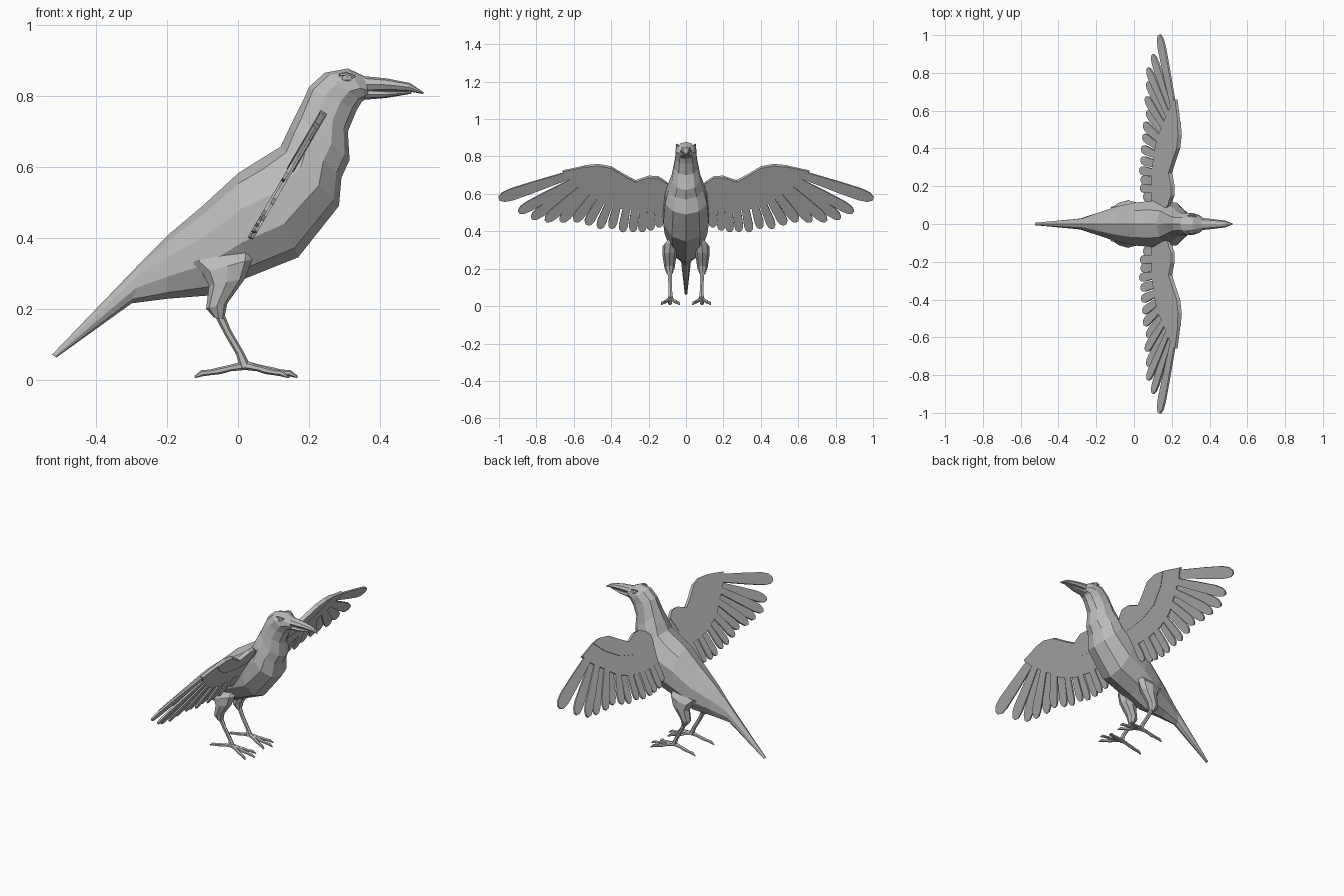
import bpy, bmesh, math
from mathutils import Vector

if "Cube" in bpy.data.objects:
    bpy.data.objects.remove(bpy.data.objects["Cube"])

grey = bpy.data.materials.new("feather grey")
grey.diffuse_color = (0.5, 0.5, 0.5, 1)
grey.use_nodes = True
grey.node_tree.nodes["Principled BSDF"].inputs["Base Color"].default_value = grey.diffuse_color


def finish(name, bm, mirror=False):
    bmesh.ops.recalc_face_normals(bm, faces=bm.faces)
    me = bpy.data.meshes.new(name)
    bm.to_mesh(me)
    bm.free()
    me.materials.append(grey)
    ob = bpy.data.objects.new(name, me)
    bpy.context.collection.objects.link(ob)
    if mirror:
        m = ob.modifiers.new("Mirror", "MIRROR")
        m.use_axis = (False, True, False)
        m.use_mirror_merge = False
    return ob


def loft(bm, rings):
    vs = [[bm.verts.new(p) for p in r] for r in rings]
    n = len(vs[0])
    for a, b in zip(vs, vs[1:]):
        for i in range(n):
            j = (i + 1) % n
            bm.faces.new((a[i], a[j], b[j], b[i]))
    bm.faces.new(vs[0])
    bm.faces.new(vs[-1])


def section(xt, zt, xb, zb, w, n=10, y=0):
    """Ring through a top point and a bottom point, half width w."""
    t, b = Vector((xt, y, zt)), Vector((xb, y, zb))
    mid, half = (t + b) / 2, (t - b) / 2
    return [mid + half * math.cos(a) + Vector((0, w * math.sin(a), 0))
            for a in (2 * math.pi * i / n for i in range(n))]


def tube(bm, pts, n=6):
    """Round limb along (x, y, z, radius) points."""
    ps = [Vector(p[:3]) for p in pts]
    rings = []
    for i, p in enumerate(ps):
        d = (ps[min(i + 1, len(ps) - 1)] - ps[max(i - 1, 0)]).normalized()
        u = d.cross(Vector((0, 1, 0))).normalized()
        v = d.cross(u)
        rings.append([p + pts[i][3] * (u * math.cos(a) + v * math.sin(a))
                      for a in (2 * math.pi * k / n for k in range(n))])
    loft(bm, rings)


# body, from tail tip to face: top x,z, bottom x,z, half width
bm = bmesh.new()
loft(bm, [section(*s) for s in (
    (-.525, .07, -.513, .062, .007), (-.265, .34, -.30, .215, .03),
    (-.195, .41, -.20, .228, .06), (-.10, .49, -.085, .237, .097),
    (0, .582, .02, .285, .12), (.06, .62, .17, .345, .128),
    (.12, .657, .285, .49, .118), (.145, .71, .292, .57, .098),
    (.165, .75, .315, .62, .08), (.185, .79, .31, .70, .068),
    (.20, .825, .335, .76, .06), (.245, .866, .35, .785, .06),
    (.31, .878, .364, .793, .05), (.36, .855, .37, .795, .032))])
finish("body", bm)

# beak, upper and lower halves
bm = bmesh.new()
loft(bm, [section(*s, n=8) for s in (
    (.35, .857, .35, .81, .033), (.42, .85, .42, .814, .026),
    (.485, .837, .482, .813, .018), (.525, .81, .522, .806, .002))])
finish("upper_beak", bm)
bm = bmesh.new()
loft(bm, [section(*s, n=8) for s in (
    (.35, .82, .36, .79, .03), (.42, .815, .42, .795, .022),
    (.49, .812, .49, .807, .005))])
finish("lower_beak", bm)

# eyes with a small brow ridge
bm = bmesh.new()
loft(bm, [[(.308 + r * math.cos(a), y, .85 + .7 * r * math.sin(a))
           for a in (math.pi * k / 4 for k in range(8))]
          for y, r in ((.03, .017), (.05, .015), (.054, .007))])
tube(bm, [(.285, .044, .86, .004), (.305, .047, .863, .006), (.33, .04, .855, .004)])
finish("eyes", bm, True)


# wings lie in one slanted plane, drawn in y,z
def on_wing(y, z, off):
    return Vector((.03 + (z - .39) * .583 + .864 * off, y, z - .504 * off))


def plate(bm, pts, lo, hi):
    loft(bm, [[on_wing(y, z, o) for y, z in pts] for o in (lo, hi)])


lead = [(.07, .63), (.11, .665), (.15, .69), (.20, .692), (.27, .668), (.33, .70),
        (.40, .742), (.47, .755), (.54, .748)]
bm = bmesh.new()
plate(bm, lead + [(.66, .722), (.62, .675), (.55, .625), (.46, .56), (.36, .525),
                  (.25, .51), (.11, .51)], -.008, .008)
finish("wing_panels", bm, True)

# raised small feathers near the leading edge
bm = bmesh.new()
plate(bm, lead[1:] + [(.48, .69), (.38, .63), (.26, .60), (.13, .59)], -.011, .011)
finish("wing_coverts", bm, True)

# flight feathers: tip y,z and root y,z
feathers = [
    (1.0, .573, .52, .735), (.895, .505, .51, .72), (.825, .468, .50, .71),
    (.75, .457, .48, .70), (.67, .452, .45, .69), (.595, .455, .43, .68),
    (.53, .435, .40, .66), (.465, .418, .37, .65), (.40, .415, .34, .64),
    (.34, .40, .30, .63), (.285, .398, .26, .63), (.235, .40, .22, .63),
    (.19, .405, .18, .63), (.145, .425, .135, .63)]
bm = bmesh.new()
for i, (ty, tz, ry, rz) in enumerate(feathers):
    t, r = Vector((ty, tz)), Vector((ry, rz))
    d = (t - r).normalized()
    s = Vector((-d.y, d.x))
    L = (t - r).length
    w = .031 if i == 0 else .027 if i < 7 else .024
    shape = [(0, .5), (.6, .9), (.85, 1), (.95, .8), (1, .3),
             (1, -.3), (.95, -.8), (.85, -1), (.6, -.9), (0, -.5)]
    o = .003 * (1 if i % 2 else -1)
    plate(bm, [r + d * L * a + s * w * b for a, b in shape], o - .005, o + .005)
finish("flight_feathers", bm, True)

# thighs
bm = bmesh.new()
loft(bm, [section(*s, n=8, y=y) for *s, y in (
    (-.14, .33, .05, .37, .03, .07), (-.10, .30, .04, .34, .042, .083),
    (-.082, .265, .02, .285, .038, .088), (-.09, .20, -.03, .215, .028, .088),
    (-.068, .175, -.04, .168, .015, .088))])
finish("thighs", bm, True)

# shanks and toes
bm = bmesh.new()
tube(bm, [(-.06, .087, .20, .014), (-.03, .085, .135, .011),
          (.005, .083, .075, .011), (.02, .083, .035, .016)])
finish("shanks", bm, True)
bm = bmesh.new()
for ex, ey in ((.168, .083), (.145, .035), (.14, .132), (-.122, .088)):
    bx, by = .02, .083
    at = lambda f, z, r: (bx + (ex - bx) * f, by + (ey - by) * f, z, r)
    tube(bm, [at(0, .04, .013), at(.3, .032, .009), at(.5, .025, .010),
              at(.7, .02, .008), at(.85, .018, .009), at(1, .007, .003)])
finish("toes", bm, True)
